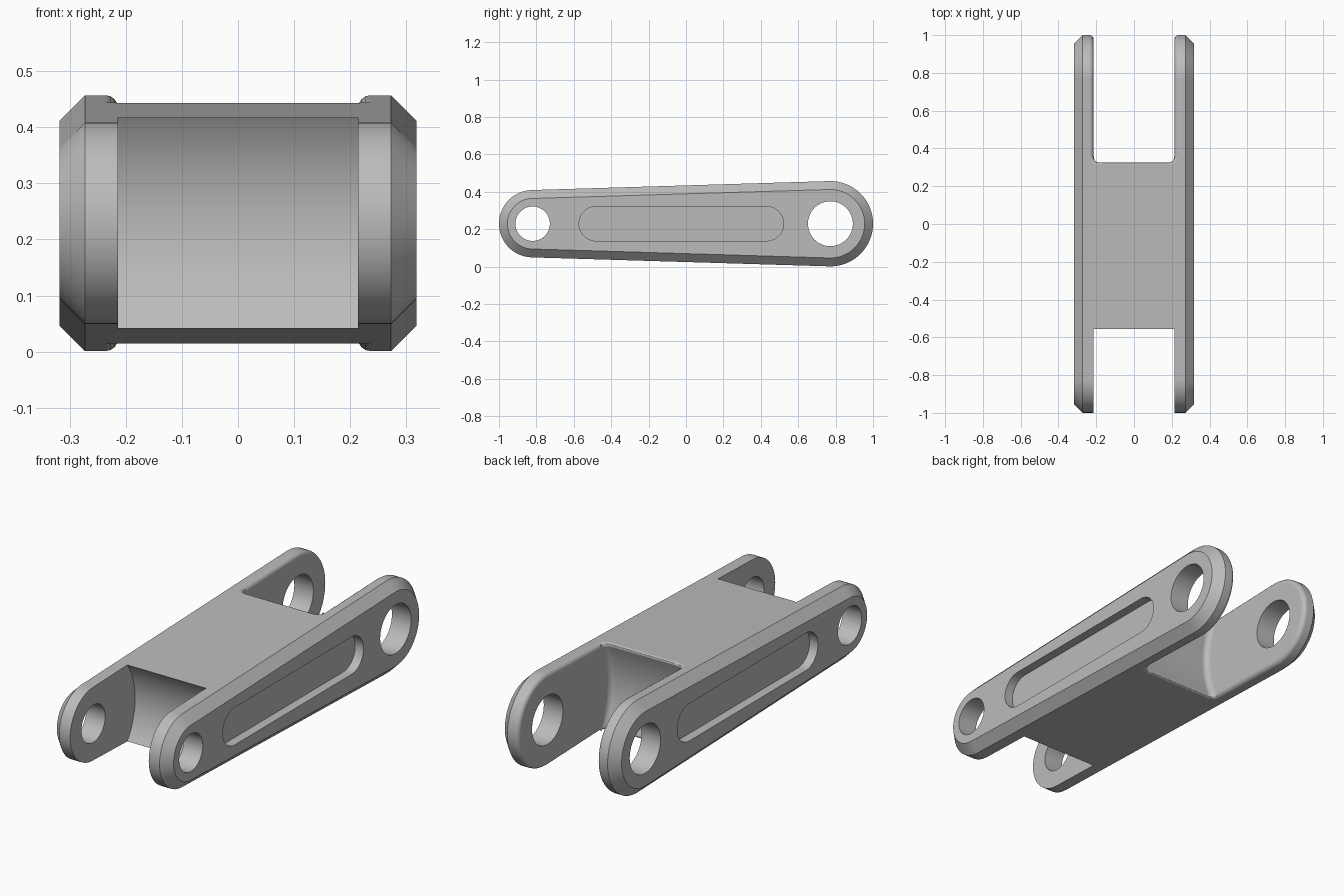
import bpy, bmesh
from math import acos, cos, sin, pi, hypot

if "Cube" in bpy.data.objects:
    bpy.data.objects.remove(bpy.data.objects["Cube"])

MID_Z = 0.229
SMALL = (-0.82, 0.18)      # front end: y, radius
BIG = (0.772, 0.228)       # rear end: y, radius
HALF_W, CHAMFER, GAP = 0.318, 0.045, 0.214

metal = bpy.data.materials.new("grey_metal")
metal.use_nodes = True
grey = (0.5, 0.5, 0.5, 1)
metal.diffuse_color = grey
metal.node_tree.nodes["Principled BSDF"].inputs["Base Color"].default_value = grey


def outline(front, rear, shrink=0.0, steps=32):
    """Rounded outline around two circles, as (y, z) points."""
    (y0, r0), (y1, r1) = front, rear
    a = acos((r0 - r1) / (y1 - y0))
    points = []
    for y, r, start, end in ((y1, r1, -a, a), (y0, r0, a, 2 * pi - a)):
        for i in range(steps + 1):
            t = start + (end - start) * i / steps
            points.append((y + (r - shrink) * cos(t), MID_Z + (r - shrink) * sin(t)))
    return points


def circle(y, r, n):
    return [(y + r * cos(2 * pi * i / n), MID_Z + r * sin(2 * pi * i / n)) for i in range(n)]


def loft(name, sections):
    """Solid through equal outlines placed at increasing x."""
    bm = bmesh.new()
    rings = [[bm.verts.new((x, y, z)) for y, z in pts] for x, pts in sections]
    n = len(rings[0])
    for a, b in zip(rings, rings[1:]):
        for i in range(n):
            bm.faces.new((a[i], a[(i + 1) % n], b[(i + 1) % n], b[i]))
    bm.faces.new(rings[0])
    bm.faces.new(rings[-1])
    bmesh.ops.recalc_face_normals(bm, faces=bm.faces)
    mesh = bpy.data.meshes.new(name)
    bm.to_mesh(mesh)
    bm.free()
    obj = bpy.data.objects.new(name, mesh)
    bpy.context.collection.objects.link(obj)
    mesh.materials.append(metal)
    return obj


def cut(obj, cutter):
    mod = obj.modifiers.new("cut", 'BOOLEAN')
    mod.operation, mod.solver, mod.object = 'DIFFERENCE', 'EXACT', cutter
    bpy.context.view_layer.objects.active = obj
    bpy.ops.object.modifier_apply(modifier=mod.name)
    bpy.data.objects.remove(cutter)


# Tapered bar with chamfered side edges
outer, inner = outline(SMALL, BIG), outline(SMALL, BIG, CHAMFER)
edge_x = HALF_W - CHAMFER
link = loft("link_arm", [(-HALF_W, inner), (-edge_x, outer), (edge_x, outer), (HALF_W, inner)])

# Rear fork gap: drum with rounded rims
fillet, drum_r = 0.03, 0.49
rim = [(GAP - fillet + fillet * sin(t), drum_r - fillet + fillet * cos(t))
       for t in (i * pi / 10 for i in range(6))]
profile = [(-x, r) for x, r in reversed(rim)] + rim
cut(link, loft("rear_gap_cutter", [(x, circle(BIG[0], r, 40)) for x, r in profile]))

# Rounded rim around the rear gap
bm = bmesh.new()
bm.from_mesh(link.data)
rim_edges = [e for e in bm.edges
             if all(abs(v.co.x) < GAP + 0.005 for v in e.verts)
             and len(e.link_faces) == 2 and e.calc_face_angle() > 0.6]
bmesh.ops.bevel(bm, geom=rim_edges, offset=0.022, segments=4, profile=0.5,
                affect='EDGES', clamp_overlap=False)
bm.to_mesh(link.data)
bm.free()

# Front fork gap, sharp edged
drum = circle(SMALL[0], 0.325, 96)
cut(link, loft("front_gap_cutter", [(-GAP, drum), (GAP, drum)]))

# Pin holes
for y, r in ((SMALL[0], 0.092), (BIG[0], 0.12)):
    cut(link, loft("hole_cutter", [(-0.5, circle(y, r, 64)), (0.5, circle(y, r, 64))]))

# Side slots
slot = outline((-0.48, 0.092), (0.43, 0.092))
floor_x = HALF_W - 0.045
for x0, x1 in ((-0.5, -floor_x), (floor_x, 0.5)):
    cut(link, loft("slot_cutter", [(x0, slot), (x1, slot)]))

# Smooth shading with crisp edges
bpy.ops.object.select_all(action='DESELECT')
link.select_set(True)
bpy.context.view_layer.objects.active = link
bpy.ops.object.shade_smooth_by_angle(angle=0.5)
weighted = link.modifiers.new("weighted_normals", 'WEIGHTED_NORMAL')
weighted.keep_sharp = True
